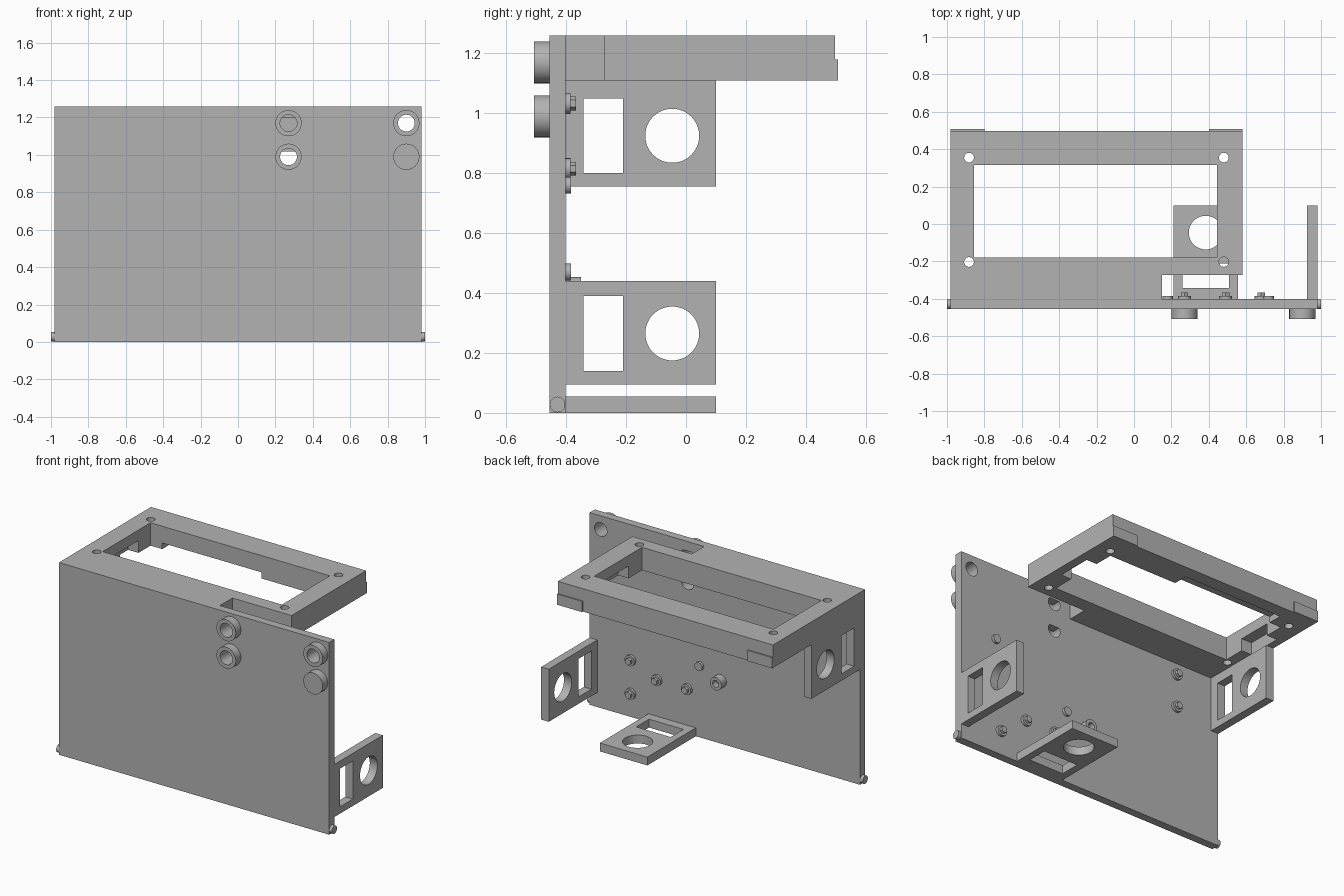
import bpy
import math

cube = bpy.data.objects.get("Cube")
if cube:
    bpy.data.objects.remove(cube, do_unlink=True)

grey = bpy.data.materials.new("plain_grey")
grey.use_nodes = True
colour = (0.45, 0.45, 0.45, 1)
grey.diffuse_color = colour
grey.node_tree.nodes["Principled BSDF"].inputs["Base Color"].default_value = colour

BACK, FRONT = -0.402, -0.455   # y of the panel faces


def finish(name):
    ob = bpy.context.object
    ob.name = name
    ob.data.materials.append(grey)
    return ob


def box(name, x, y, z):
    """Box from (low, high) pairs."""
    bpy.ops.mesh.primitive_cube_add(size=1, location=[sum(p) / 2 for p in (x, y, z)])
    ob = finish(name)
    ob.scale = [p[1] - p[0] for p in (x, y, z)]
    bpy.ops.object.transform_apply(location=True, rotation=False, scale=True)
    return ob


def rod(name, axis, radius, centre, depth, sides=32):
    turn = {"x": (0, math.pi / 2, 0), "y": (math.pi / 2, 0, 0), "z": (0, 0, 0)}[axis]
    bpy.ops.mesh.primitive_cylinder_add(vertices=sides, radius=radius, depth=depth,
                                        location=centre, rotation=turn)
    ob = finish(name)
    bpy.ops.object.transform_apply(location=True, rotation=True, scale=True)
    if sides > 8:
        bpy.ops.object.shade_smooth_by_angle(angle=math.radians(30))
    return ob


def y_rod(name, x, z, radius, y0, y1, sides=32):
    return rod(name, "y", radius, (x, (y0 + y1) / 2, z), y1 - y0, sides)


def cut(target, *cutters):
    for c in cutters:
        c.hide_render = True
        mod = target.modifiers.new("cut", "BOOLEAN")
        mod.operation, mod.solver, mod.object = "DIFFERENCE", "EXACT", c
        bpy.context.view_layer.objects.active = target
        bpy.ops.object.modifier_apply(modifier=mod.name)
        bpy.data.objects.remove(c, do_unlink=True)
    bpy.ops.object.select_all(action="DESELECT")
    target.select_set(True)
    bpy.context.view_layer.objects.active = target
    bpy.ops.object.shade_smooth_by_angle(angle=math.radians(30))


# Front panel with collars; three collars are bored through
panel = box("front_panel", (-0.98, 0.98), (FRONT, BACK), (0, 1.26))
for x in (0.27, 0.9):
    for z in (1.17, 0.99):
        collar = y_rod("collar", x, z, 0.07, -0.508, FRONT)
        if (x, z) != (0.9, 0.99):
            for part in (panel, collar):
                cut(part, y_rod("bore", x, z, 0.045, -0.6, -0.3))
        if x < 0.5:
            box("bore_key", (x - 0.035, x + 0.035), (FRONT, BACK), (z + 0.027, z + 0.05))

# Hinge pins at the bottom corners
for s in (-1, 1):
    rod("hinge_pin", "x", 0.026, (s * 0.985, -0.429, 0.028), 0.03)

# Top frame, stepped back at its front left corner
frame = box("top_frame", (-0.98, 0.58), (BACK, 0.498), (1.11, 1.26))
cut(frame,
    box("front_step", (0.15, 0.7), (-0.5, -0.273), (1, 1.4)),
    box("opening", (-0.855, 0.445), (-0.18, 0.315), (1, 1.4)),
    box("back_pocket", (-0.77, -0.05), (0.3, 0.41), (1, 1.15)),
    box("right_pocket", (-0.93, -0.84), (-0.04, 0.19), (1, 1.19)),
    box("left_pocket", (0.43, 0.52), (-0.04, 0.19), (1, 1.19)),
    *[rod("screw_hole", "z", 0.026, (x, y, 1.2), 0.5)
      for x in (-0.882, 0.48) for y in (-0.203, 0.355)])
for x in (-0.98, 0.4):
    box("corner_pad", (x, x + 0.18), (0.49, 0.507), (1.11, 1.18))

# Two upright brackets, each with a round hole and a slot
for name, x0, z0 in (("left_bracket", 0.925, 0.095), ("right_bracket", -0.98, 0.755)):
    top = 0.44 if x0 > 0 else 1.11
    bracket = box(name, (x0, x0 + 0.055), (BACK, 0.1), (z0, top))
    cut(bracket,
        rod("round_hole", "x", 0.09, (x0, -0.046, z0 + 0.17), 0.3, 48),
        box("slot", (x0 - 0.1, x0 + 0.1), (-0.342, -0.21), (z0 + 0.045, z0 + 0.295)))

# Flat bracket at the bottom edge
floor_bracket = box("floor_bracket", (0.21, 0.555), (BACK, 0.1), (0, 0.055))
cut(floor_bracket,
    rod("round_hole", "z", 0.09, (0.383, -0.046, 0), 0.3, 48),
    box("slot", (0.258, 0.508), (-0.342, -0.21), (-0.1, 0.2)))

# Nuts with bolt ends on the back of the panel
for x, z in ((0.68, 0.375), (0.68, 0.155), (0.49, 0.295), (0.27, 0.295),
             (-0.66, 1.033), (-0.66, 0.815)):
    y_rod("washer", x, z, 0.035, BACK, -0.385, 24)
    y_rod("nut", x, z, 0.023, -0.385, -0.367, 6)

# Plain studs and a hollow bush
for x, z in ((0.72, 0.76), (0.18, 0.47)):
    y_rod("stud", x, z, 0.028, BACK, -0.384, 24)
bush = y_rod("bush", 0.03, 0.411, 0.042, BACK, -0.35)
cut(bush, y_rod("bush_bore", 0.03, 0.411, 0.022, -0.39, -0.3))
